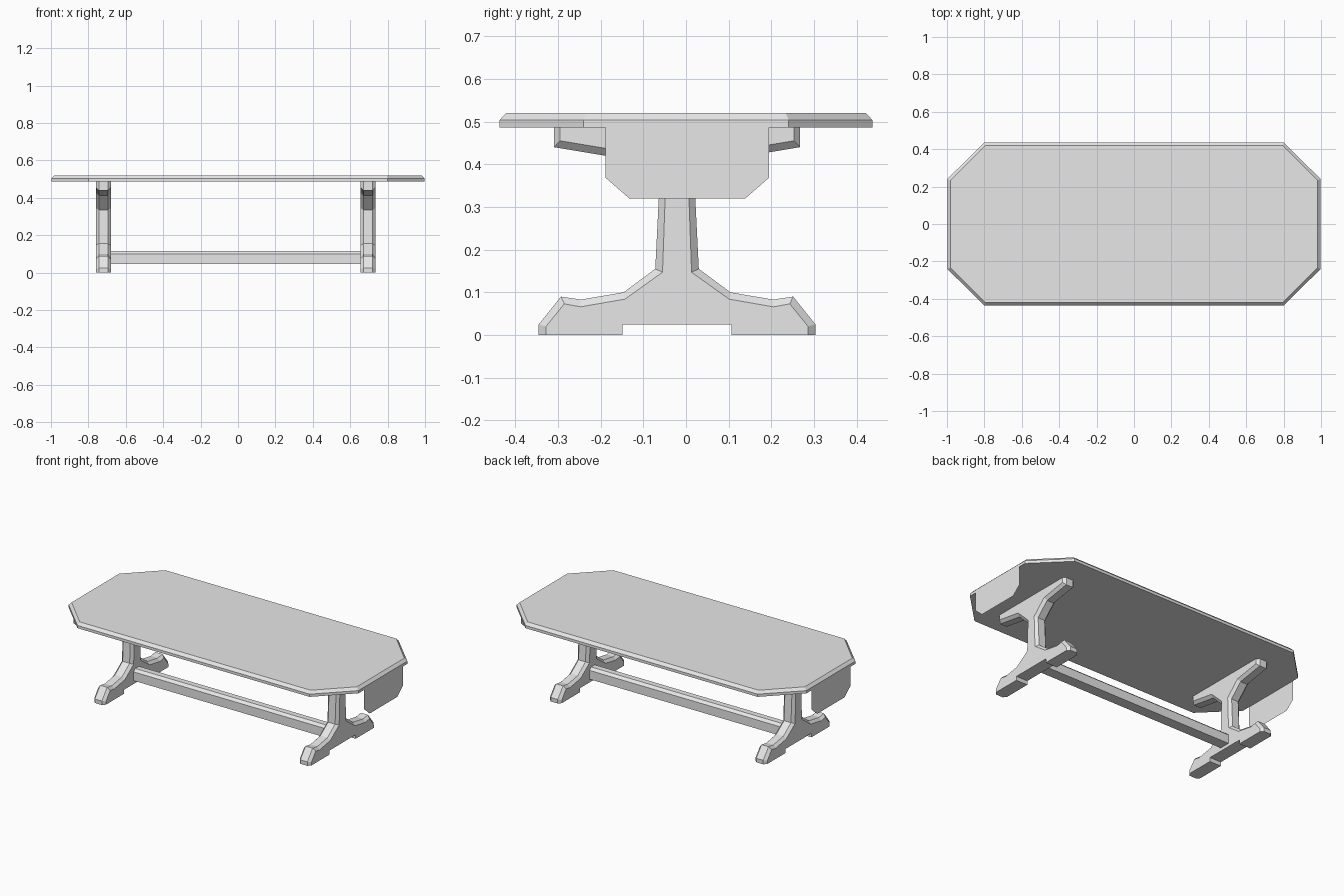
import bpy
import bmesh

cube = bpy.data.objects.get("Cube")
if cube:
    bpy.data.objects.remove(cube, do_unlink=True)

grey = bpy.data.materials.new("plain grey")
grey.use_nodes = True
grey.diffuse_color = (0.8, 0.8, 0.8, 1)
grey.node_tree.nodes["Principled BSDF"].inputs["Base Color"].default_value = (0.8, 0.8, 0.8, 1)


def loft(name, rings):
    """Join matching outlines with side faces and cap both ends; one outline makes a sheet."""
    bm = bmesh.new()
    loops = [[bm.verts.new(p) for p in ring] for ring in rings]
    for a, b in zip(loops, loops[1:]):
        for i in range(len(a)):
            j = (i + 1) % len(a)
            bm.faces.new((a[i], a[j], b[j], b[i]))
    bm.faces.new(loops[0])
    if len(loops) > 1:
        bm.faces.new(loops[-1])
    bmesh.ops.recalc_face_normals(bm, faces=bm.faces)
    mesh = bpy.data.meshes.new(name)
    bm.to_mesh(mesh)
    bm.free()
    mesh.materials.append(grey)
    obj = bpy.data.objects.new(name, mesh)
    bpy.context.collection.objects.link(obj)
    return obj


def mirrored(half):
    """Complete a half outline across its centre line."""
    return half + [(-y, z) for y, z in reversed(half)]


def across(outline, x, y0):
    """Place a side outline at a given x."""
    return [(x, y + y0, z) for y, z in outline]


# Octagonal top with a chamfered upper rim
def octagon(long_x, long_y, end_x, end_y, z):
    right = [(long_x, -long_y), (end_x, -end_y), (end_x, end_y), (long_x, long_y)]
    return [(x, y, z) for x, y in right + [(-x, -y) for x, y in right]]


loft("table_top", [octagon(0.80, 0.437, 0.998, 0.24, 0.486),
                   octagon(0.80, 0.437, 0.998, 0.24, 0.503),
                   octagon(0.795, 0.421, 0.982, 0.234, 0.52)])

# Trestle legs: wide foot, column and spreading arms, with chamfered edges
outer = mirrored([(0.128, 0.025), (0.128, 0), (0.324, 0), (0.324, 0.025), (0.272, 0.09),
                  (0.225, 0.083), (0.125, 0.10), (0.051, 0.155), (0.042, 0.335),
                  (0.12, 0.412), (0.288, 0.44), (0.288, 0.487)])
inner = mirrored([(0.128, 0.025), (0.128, 0), (0.307, 0), (0.307, 0.02), (0.264, 0.073),
                  (0.226, 0.066), (0.122, 0.084), (0.034, 0.147), (0.027, 0.345),
                  (0.113, 0.428), (0.274, 0.455), (0.274, 0.487)])
LEG_Y = -0.021
for side, cx in (("right", -0.72), ("left", 0.695)):
    loft(side + "_trestle", [across(inner, cx - 0.04, LEG_Y), across(outer, cx - 0.024, LEG_Y),
                             across(outer, cx + 0.024, LEG_Y), across(inner, cx + 0.04, LEG_Y)])

# Stretcher bar with chamfered top edges
bar = mirrored([(0.034, 0.045), (0.034, 0.1), (0.018, 0.115)])
loft("stretcher", [across(bar, -0.69, LEG_Y), across(bar, 0.665, LEG_Y)])

# Thin cloth flaps hanging from both ends
flap = mirrored([(0.136, 0.32), (0.191, 0.368), (0.191, 0.503)])
for side, x in (("right", -1), ("left", 1)):
    loft(side + "_cloth_flap", [across(flap, x, 0.003)])
